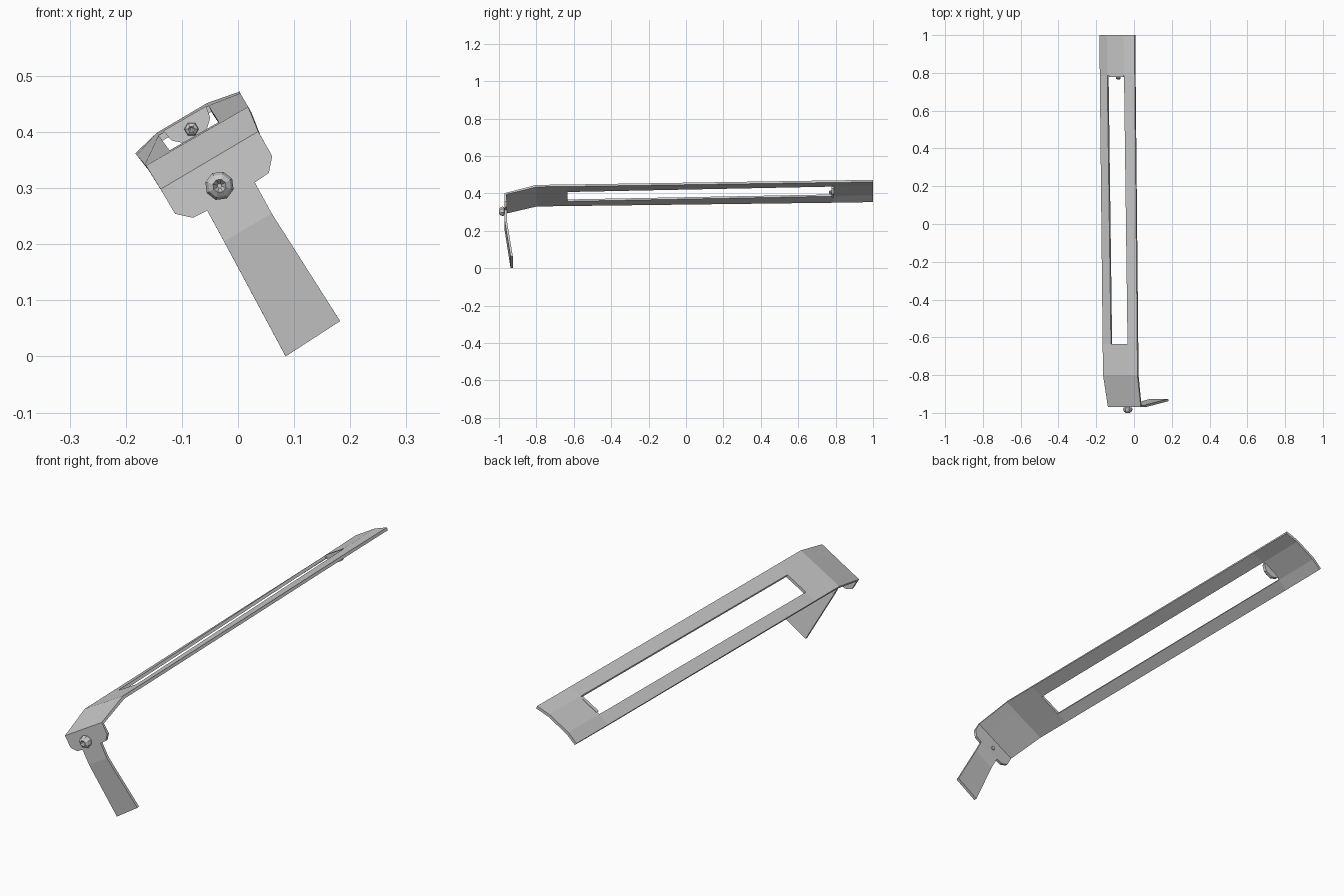
import bpy, bmesh
from mathutils import Vector

if "Cube" in bpy.data.objects:
    bpy.data.objects.remove(bpy.data.objects["Cube"])

N = Vector((-0.5, 0, 0.866))    # upward normal of the rolled strap
U = Vector((0.866, 0, 0.5))     # direction across the strap
Y = Vector((0, 1, 0))


def make_object(name, bm):
    bmesh.ops.recalc_face_normals(bm, faces=bm.faces) if name != "strap" else None
    me = bpy.data.meshes.new(name)
    bm.to_mesh(me)
    bm.free()
    ob = bpy.data.objects.new(name, me)
    bpy.context.collection.objects.link(ob)
    return ob


# Strap: slotted sheet, folded down at the front into a bracket and leg
# station: y, left (x, z), right (x, z), arch height
stations = [
    (-0.97, (-0.138, 0.298), (0.036, 0.401), 0.0),
    (-0.80, (-0.164, 0.340), (0.018, 0.445), 0.0),
    (-0.635, (-0.166, 0.342), (0.017, 0.447), 0.0),
    (0.785, (-0.181, 0.359), (0.004, 0.469), 0.010),
    (1.00, (-0.183, 0.362), (0.003, 0.472), 0.012),
]
bm = bmesh.new()
rows = []
for y, l, r, arch in stations:
    a, b = Vector((l[0], y, l[1])), Vector((r[0], y, r[1]))
    rows.append([bm.verts.new(a.lerp(b, t) + N * (arch if 0 < t < 1 else 0))
                 for t in (0, 0.24, 0.72, 1)])
for i in range(4):
    for j in range(3):
        if (i, j) != (2, 1):    # the slot
            bm.faces.new((rows[i][j], rows[i][j + 1], rows[i + 1][j + 1], rows[i + 1][j]))

bracket_left = [(-0.112, 0.254), (-0.080, 0.247), (-0.055, 0.260), (-0.025, 0.205)]
bracket_right = [(0.060, 0.255), (0.030, 0.310), (0.055, 0.327), (0.061, 0.357)]
left = [bm.verts.new((x, -0.97, z)) for x, z in bracket_left]
right = [bm.verts.new((x, -0.97, z)) for x, z in bracket_right]
bm.faces.new(left[:3] + [right[1], right[2], right[3]] + rows[0][::-1])
bm.faces.new((left[2], left[3], right[0], right[1]))
foot = [bm.verts.new((x, -0.938, z)) for x, z in ((0.085, 0.0), (0.182, 0.063))]
bm.faces.new((left[3], foot[0], foot[1], right[0]))
strap = make_object("strap", bm)
mod = strap.modifiers.new("thickness", 'SOLIDIFY')
mod.thickness = 0.012
mod.offset = -1


# Rivets: faceted domes with a small recess in the head
def rivet(name, center, profile, sides=8):
    bm = bmesh.new()
    rings = []
    for radius, y in profile:
        res = bmesh.ops.create_circle(bm, segments=sides, radius=radius)["verts"]
        for v in res:
            v.co = center + U * v.co.x + N * v.co.y + Y * y
        rings.append(res)
    for a, b in zip(rings, rings[1:]):
        for k in range(sides):
            m = (k + 1) % sides
            bm.faces.new((a[k], a[m], b[m], b[k]))
    bm.faces.new(rings[0])
    bm.faces.new(rings[-1])
    return make_object(name, bm)


rivet("front_rivet", Vector((-0.033, -0.97, 0.304)),
      [(0.008, 0.016), (0.012, 0.0), (0.024, -0.003), (0.026, -0.012),
       (0.021, -0.023), (0.012, -0.030), (0.004, -0.018)])
rivet("rear_rivet", Vector((-0.083, 0.778, 0.405)),
      [(0.008, 0.006), (0.013, -0.002), (0.012, -0.009), (0.006, -0.013), (0.002, -0.008)], 6)

# Catch tab hanging from the rear end of the slot
bm = bmesh.new()
top = Vector((-0.095, 0.785, 0.424))
outline = [(-0.044, 0.0), (0.044, 0.0), (0.040, -0.022), (0.018, -0.042),
           (-0.018, -0.042), (-0.040, -0.022)]
front = [bm.verts.new(top + U * u + N * n - Y * 0.007) for u, n in outline]
face = bm.faces.new(front)
ext = bmesh.ops.extrude_face_region(bm, geom=[face], use_keep_orig=True)["geom"]
for v in ext:
    if isinstance(v, bmesh.types.BMVert):
        v.co += Y * 0.014
make_object("catch_tab", bm)
